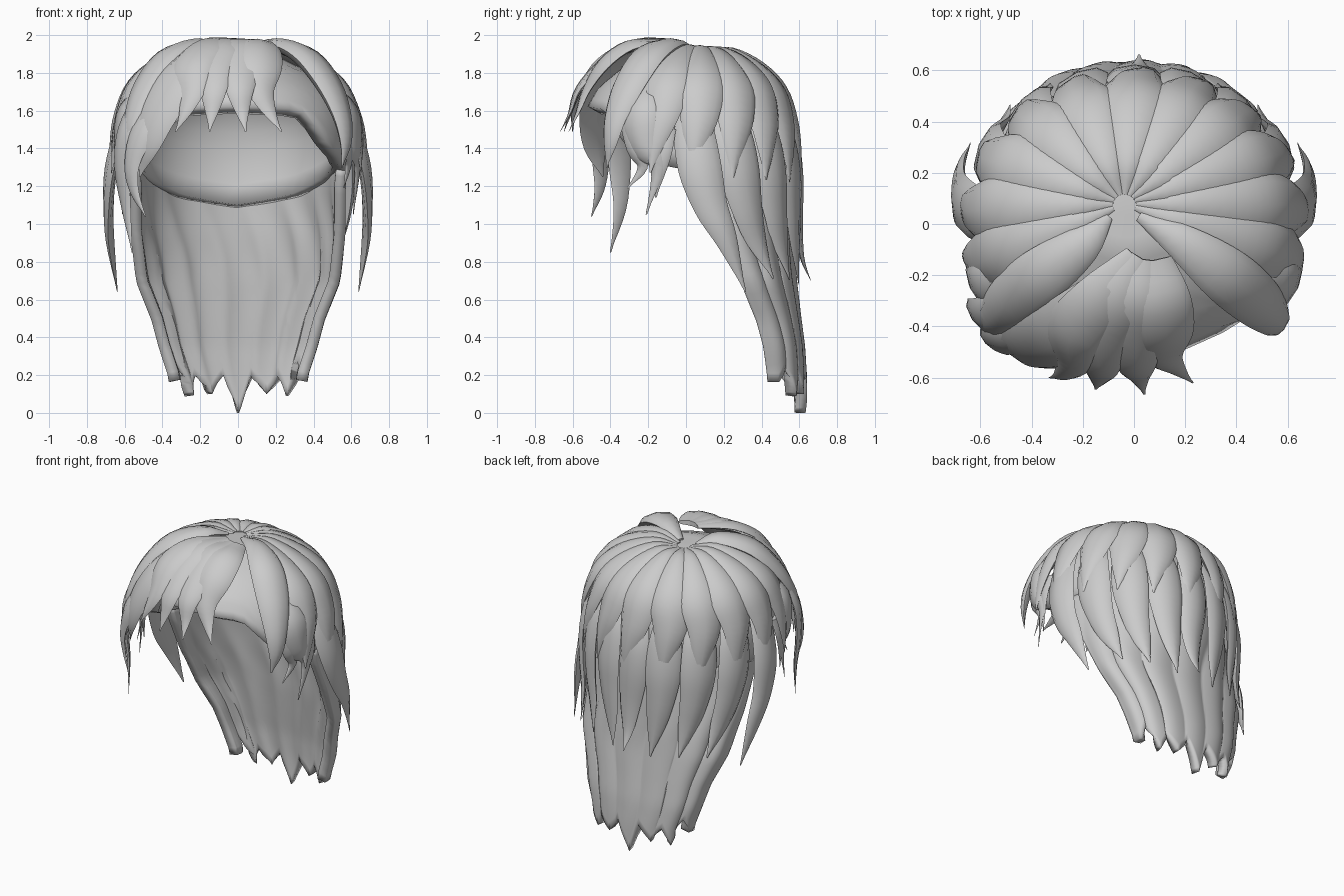
import bpy, bmesh, math
from mathutils import Vector

if "Cube" in bpy.data.objects:
    bpy.data.objects.remove(bpy.data.objects["Cube"])

mat = bpy.data.materials.new("hair_grey")
mat.diffuse_color = (0.6, 0.6, 0.6, 1)
mat.use_nodes = True
mat.node_tree.nodes["Principled BSDF"].inputs["Base Color"].default_value = mat.diffuse_color


def lerp_table(table, t):
    """Linear lookup in rows of (key, value...)."""
    if t <= table[0][0]:
        return table[0][1:]
    for a, b in zip(table, table[1:]):
        if t <= b[0]:
            f = (t - a[0]) / (b[0] - a[0])
            return [p + (q - p) * f for p, q in zip(a[1:], b[1:])]
    return table[-1][1:]


def finish(name, bm, angle=40):
    bmesh.ops.recalc_face_normals(bm, faces=bm.faces)
    me = bpy.data.meshes.new(name)
    bm.to_mesh(me)
    bm.free()
    me.materials.append(mat)
    ob = bpy.data.objects.new(name, me)
    bpy.context.collection.objects.link(ob)
    bpy.ops.object.select_all(action='DESELECT')
    ob.select_set(True)
    bpy.context.view_layer.objects.active = ob
    bpy.ops.object.shade_smooth_by_angle(angle=math.radians(angle))
    return ob


def spline(pts, steps=4):
    """Catmull-Rom through 4D points (x, y, z, half width)."""
    p = [Vector(q) for q in pts]
    p = [2 * p[0] - p[1]] + p + [2 * p[-1] - p[-2]]
    out = []
    for i in range(1, len(p) - 2):
        for k in range(steps):
            t = k / steps
            a, b, c, d = p[i - 1:i + 3]
            out.append(0.5 * (2 * b + (c - a) * t + (2 * a - 5 * b + 4 * c - d) * t * t
                              + (3 * b - a - 3 * c + d) * t ** 3))
    return out + [p[-2]]


def lock(name, pts, flat=0.42, under=0.4):
    """Tapered strand with a rounded back, lying on the head."""
    path = spline(pts)
    bm = bmesh.new()
    rings = []
    for i, q in enumerate(path):
        c = q.to_3d()
        t = (path[min(i + 1, len(path) - 1)].to_3d() - path[max(i - 1, 0)].to_3d()).normalized()
        n = c - Vector((0, 0.05, min(c.z, 1.4)))
        n = (n - n.dot(t) * t).normalized()
        s = t.cross(n)
        w = max(q[3], 0.004)
        ring = []
        for k in range(8):
            a = k * math.pi / 4
            h = math.sin(a) * min(w * flat, 0.055) * (1 if math.sin(a) > 0 else under)
            ring.append(bm.verts.new(c + s * w * math.cos(a) + n * h))
        rings.append(ring)
    for a, b in zip(rings, rings[1:]):
        for k in range(8):
            bm.faces.new((a[k], a[(k + 1) % 8], b[(k + 1) % 8], b[k]))
    bm.faces.new(rings[0])
    bm.faces.new(rings[-1])
    return finish(name, bm, 50)


def on_head(az, s, z):
    """Point on the head at an azimuth, with radius fraction s."""
    a = math.radians(az)
    k = max(0, 1 - s)
    return (-0.04 * k + 0.64 * s * math.cos(a), 0.08 * k + 0.57 * s * math.sin(a),
            z - 0.04 * min(s, 1) * math.sin(a))


# Inner cap with a thick rim, a high hairline at the front and a low nape
dome = [(0, 0.0, 1.92), (0.2, 0.28, 1.915), (0.4, 0.6, 1.81), (0.55, 0.8, 1.69), (0.7, 0.91, 1.55),
        (0.85, 0.93, 1.35), (1, 0.85, 1.12)]
rim = [(0, 0.66), (35, 0.67), (55, 0.82), (75, 0.88), (110, 0.91), (145, 0.97), (180, 1.0)]
bm = bmesh.new()
N, M = 48, 14
grid = []
for j in range(1, M + 1):
    row = []
    for i in range(N):
        az = 360 * i / N
        off = abs((az + 90 + 180) % 360 - 180)
        s, z = lerp_table(dome, j / M * lerp_table(rim, off)[0])
        x, y, z = on_head(az, s, z)
        row.append(bm.verts.new((x, y * (1.06 if y < 0 else 1), z)))
    grid.append(row)
top = bm.verts.new((-0.04, 0.08, 1.92))
for i in range(N):
    k = (i + 1) % N
    bm.faces.new((top, grid[0][i], grid[0][k]))
    for a, b in zip(grid, grid[1:]):
        bm.faces.new((a[i], b[i], b[k], a[k]))
cap = finish("inner_cap", bm)
mod = cap.modifiers.new("thickness", 'SOLIDIFY')
mod.thickness = 0.08

# Long hanging back sheet: z, half width, front y, back y, squareness
sheet = [(0.0, 0.32, 0.44, 0.61, .75), (0.2, 0.34, 0.43, 0.605, .7), (0.35, 0.39, 0.41, 0.595, .7),
         (0.5, 0.43, 0.37, 0.575, .75), (0.7, 0.51, 0.29, 0.55, .85), (0.95, 0.54, 0.17, 0.53, 1),
         (1.2, 0.54, 0.05, 0.52, 1), (1.3, 0.55, 0.02, 0.50, 1)]
tips = [(-1, .17), (-.88, .17), (-.76, .27), (-.58, .09), (-.46, .2), (-.3, .10), (-.14, .2), (0, .0),
        (.14, .2), (.3, .10), (.46, .2), (.58, .09), (.76, .27), (.88, .17), (1, .17)]
bm = bmesh.new()
N, M = 100, 24
grid = []
for j in range(M + 1):
    row = []
    for i in range(N + 1):
        u = 2 * i / N - 1
        low = lerp_table(tips, u)[0]
        z = 1.3 + (low - 1.3) * j / M
        X, y0, y1, sq = lerp_table(sheet, z)
        fade = min(1, j / 10) * min(1, (1 - abs(u)) * 5)
        r = 1 + 0.07 * fade * (abs(math.sin(3.5 * math.pi * u + 2.2 * z + 0.6 * math.sin(6 * z))) - 0.55)
        a = u * math.pi / 2
        c = max(0, math.cos(a)) ** sq
        row.append(bm.verts.new((X * math.sin(a) * r, y0 + (y1 - y0) * c * r, z)))
    grid.append(row)
for a, b in zip(grid, grid[1:]):
    for i in range(N):
        bm.faces.new((a[i], a[i + 1], b[i + 1], b[i]))
back = finish("long_back_hair", bm, 35)
mod = back.modifiers.new("thickness", 'SOLIDIFY')
mod.thickness = 0.06
mod.offset = 0

# Upper layer radiating from the crown, each lock narrowing to a point
upper = [(0.07, 1.92, .012), (0.33, 1.925, .055), (0.62, 1.845, .105), (0.83, 1.73, .132), (0.96, 1.58, .105),
         (1.03, 1.43, .06), (1.07, 1.26, .0)]
for n, az in enumerate((-14, 7, 28, 48, 68, 89, 110, 131, 152, 173, 194)):
    lock(f"upper_lock_{n}", [(*on_head(az + (2 if n > 5 else 0) - 2 * max(0, i - 4), s, z), w)
                             for i, (s, z, w) in enumerate(upper)])

# Lower layer showing beneath, drifting towards the back
lower = [(0.84, 1.66, .06), (0.95, 1.5, .105), (1.01, 1.3, .115), (1.03, 1.1, .09), (1.04, 0.93, .06)]
for n, (a0, a1, tip, tz) in enumerate(((3, 29, 1.14, .66), (26, 47, 1.11, .74), (49, 62, 1.09, .74),
                                       (70, 78, 1.07, .72))):
    for side in (1, -1):
        pts = []
        for i, (s, z, w) in enumerate(lower):
            az = a0 + (a1 - a0) * (i / 5) ** 2
            x, y, z = on_head(az, s + (0.025 * max(0, i - 1) if n == 0 else 0), z)
            pts.append((x * side, y, z, w))
        x, y, z = on_head(a1, tip, tz)
        lock(f"lower_lock_{n}_{side}", pts + [(x * side, y, z, 0)])
lock("lower_lock_centre", [(0, .48, 1.64, .05), (0, .55, 1.45, .1), (0, .575, 1.25, .11), (.02, .585, 1.0, .08),
                           (.02, .61, .82, .04), (.02, .66, .7, 0)])

# Two parted locks framing the forehead, with small strands at the temples
for side in (1, -1):
    lock(f"parting_lock_{side}", [
        (side * .06 - .04, .03, 1.925, .02), (side * .2, -.08, 1.95, .075), (side * .36, -.2, 1.885, .11),
        (side * .48, -.3, 1.735, .105), (side * .55, -.37, 1.57, .075), (side * .57, -.4, 1.43, .045),
        (side * .55, -.42, 1.3, 0)], 0.45, 1.0)
    lock(f"temple_lock_{side}", [
        (side * .45, -.18, 1.76, .06), (side * .57, -.24, 1.6, .11), (side * .615, -.22, 1.42, .08),
        (side * .63, -.15, 1.3, .04), (side * .61, -.21, 1.05, 0)])
    lock(f"temple_wisp_{side}", [
        (side * .56, -.3, 1.55, .06), (side * .59, -.27, 1.4, .05), (side * .58, -.23, 1.3, .03),
        (side * .56, -.31, 1.19, 0)])
    lock(f"ear_wisp_{side}", [(side * .6, -.12, 1.5, .07), (side * .63, -.13, 1.35, .05),
                              (side * .61, -.16, 1.14, 0)])

# Swept fringe: broad root, four curved points at the front
for n, (xm, xt, ym, yt) in enumerate(((.12, .23, -.5, -.62), (.01, .04, -.54, -.665),
                                      (-.13, -.15, -.54, -.645), (-.24, -.33, -.52, -.6))):
    lock(f"fringe_lock_{n}", [
        (.08 - .02 * n, -.14, 1.955, .07), (xm * .7 + .03, -.3, 1.935, .11), (xm, -.43, 1.84, .115),
        (xm, ym - .02, 1.71, .075), (xm + (xt - xm) * .45, ym - .07, 1.59, .035), (xt, yt, 1.49, 0)], 0.34)

# Long sweep to the left side, ending in hanging strands
lock("fringe_sweep", [(.0, -.17, 1.95, .06), (-.14, -.32, 1.91, .13), (-.29, -.44, 1.77, .15),
                      (-.41, -.48, 1.6, .13), (-.48, -.48, 1.42, .09), (-.52, -.44, 1.25, 0)], 0.3)
lock("hanging_strand_inner", [(-.38, -.42, 1.7, .06), (-.5, -.45, 1.5, .085), (-.56, -.45, 1.32, .06),
                              (-.55, -.46, 1.18, .035), (-.49, -.5, 1.04, 0)])
lock("hanging_strand_outer", [(-.5, -.32, 1.7, .06), (-.58, -.36, 1.5, .085), (-.61, -.35, 1.3, .07),
                              (-.59, -.35, 1.08, .04), (-.56, -.4, .85, 0)])
